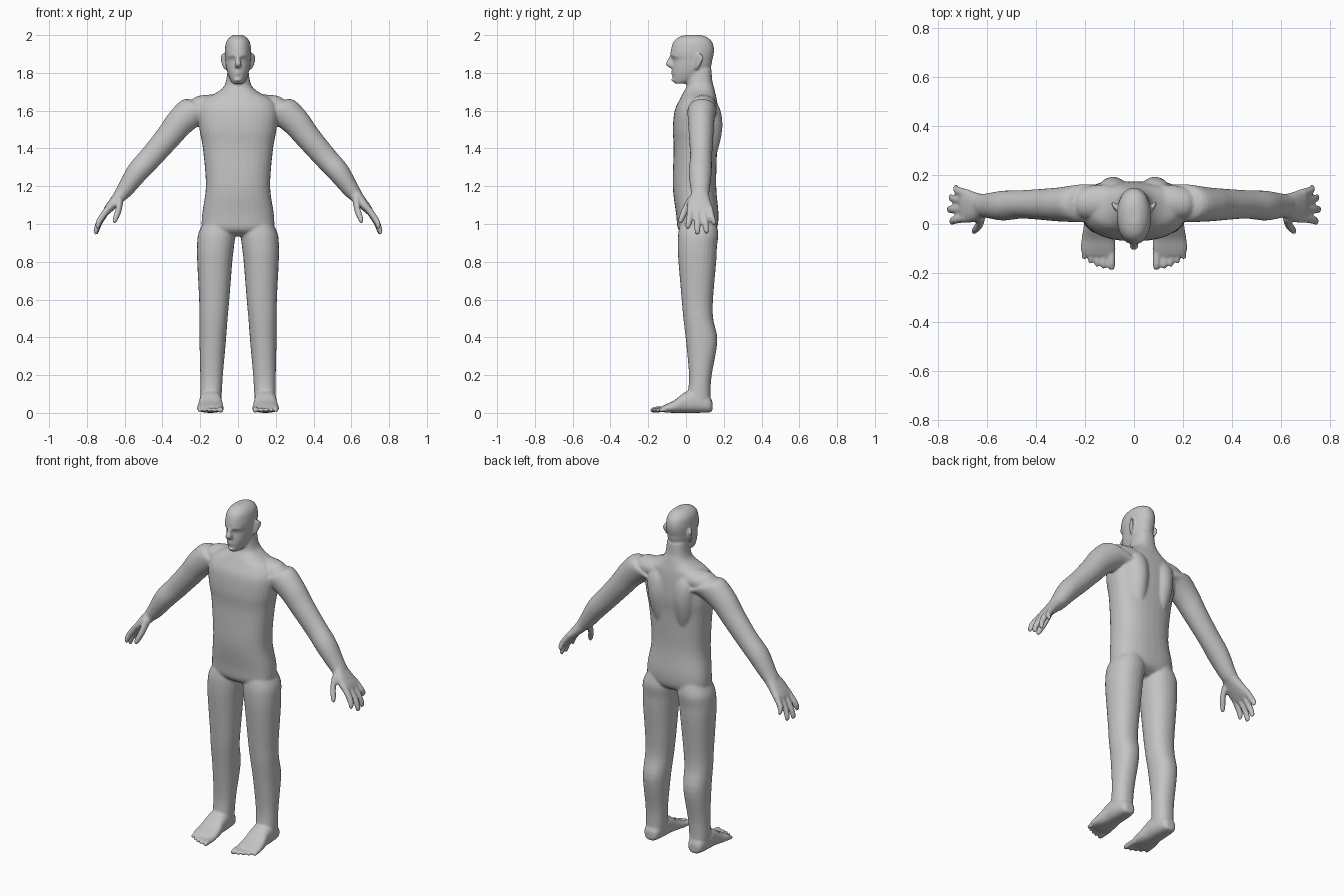
import bpy, bmesh, math
from mathutils import Vector

X, Y, Z = Vector((1, 0, 0)), Vector((0, 1, 0)), Vector((0, 0, 1))
ARM = Vector((0.76, 0, 0.65))          # direction across the slanting arm
bm = bmesh.new()


def spline(pts, steps=4):
    """Catmull-Rom through (x, y, z, ru, rv) rows."""
    rows = []
    for i in range(len(pts) - 1):
        p0, p1, p2 = pts[max(i - 1, 0)], pts[i], pts[i + 1]
        p3 = pts[min(i + 2, len(pts) - 1)]
        for s in range(steps):
            t = s / steps
            rows.append([0.5 * (2 * b + (c - a) * t + (2 * a - 5 * b + 4 * c - d) * t * t
                                + (3 * b - a - 3 * c + d) * t ** 3)
                         for a, b, c, d in zip(p0, p1, p2, p3)])
    return rows + [list(pts[-1])]


def loft(pts, u, v, n=2.0, sides=24, mirror=False):
    """Closed tube through super-elliptic rings lying along u and v."""
    for sx in ((1, -1) if mirror else (1,)):
        rings = []
        for x, y, z, a, b in spline(pts):
            ring = []
            for k in range(sides):
                t = 2 * math.pi * k / sides
                c, s = math.cos(t), math.sin(t)
                c = math.copysign(abs(c) ** (2 / n), c)
                s = math.copysign(abs(s) ** (2 / n), s)
                p = Vector((x, y, z)) + u * (a * c) + v * (b * s)
                ring.append(bm.verts.new((p.x * sx, p.y, p.z)))
            rings.append(ring)
        faces = [bm.faces.new(rings[0]), bm.faces.new(rings[-1])]
        for r, q in zip(rings, rings[1:]):
            for k in range(sides):
                m = (k + 1) % sides
                faces.append(bm.faces.new((r[k], r[m], q[m], q[k])))
        bmesh.ops.recalc_face_normals(bm, faces=faces)


# torso and neck
loft([(0, .06, .935, .12, .05), (0, .06, .97, .185, .10), (0, .06, 1.05, .19, .112),
      (0, .045, 1.2, .17, .115), (0, .05, 1.4, .186, .115), (0, .052, 1.5, .204, .122),
      (0, .055, 1.6, .21, .115), (0, .065, 1.66, .18, .098), (0, .07, 1.695, .115, .085),
      (0, .075, 1.725, .077, .073), (0, .073, 1.76, .063, .066), (0, .075, 1.82, .055, .06)],
     X, Y, 2.4, 32)

# shoulder blades either side of the spine
loft([(.07, .09, 1.3, .04, .05), (.08, .105, 1.42, .06, .072), (.085, .11, 1.52, .07, .083),
      (.09, .105, 1.61, .07, .075), (.09, .09, 1.67, .04, .05)], X, Y, mirror=True)

# shoulders
loft([(.04, .09, 1.63, .07, .06), (.15, .09, 1.63, .07, .055),
      (.22, .085, 1.62, .06, .055), (.26, .085, 1.61, .03, .03)], Y, Z, mirror=True)

# arms
loft([(.13, .09, 1.58, .075, .08), (.215, .085, 1.605, .077, .088), (.30, .08, 1.545, .07, .077),
      (.37, .08, 1.46, .064, .068), (.46, .08, 1.355, .058, .062), (.535, .075, 1.272, .061, .058),
      (.60, .075, 1.18, .05, .044), (.63, .075, 1.145, .046, .034)], Y, ARM, mirror=True)

# palms
loft([(.61, .075, 1.165, .044, .036), (.65, .07, 1.12, .06, .03),
      (.69, .075, 1.075, .07, .022), (.705, .08, 1.055, .06, .015)], Y, ARM, 2.4, mirror=True)

# fingers: base y, then tip x, y, z
for y0, x1, y1, z1 in ((.025, .745, .010, .975), (.06, .755, .06, .945),
                       (.095, .748, .108, .95), (.125, .728, .148, .995)):
    loft([(.685, y0, 1.085, .018, .018),
          ((.70 + x1) / 2 + .008, (y0 + y1) / 2, (1.07 + z1) / 2, .0175, .017),
          (x1, y1, z1 + .012, .0145, .0135), (x1 + .001, y1, z1, .007, .007)],
         Y, ARM, sides=14, mirror=True)

# thumbs
loft([(.622, .035, 1.14, .026, .022), (.632, -.003, 1.075, .02, .019),
      (.652, -.026, 1.022, .015, .015), (.658, -.031, 1.006, .007, .007)],
     Y, ARM, sides=14, mirror=True)

# legs
loft([(.10, .065, 1.02, .075, .09), (.112, .065, .95, .098, .106), (.119, .06, .88, .098, .104),
      (.123, .06, .8, .093, .1), (.126, .06, .6, .08, .083), (.13, .065, .5, .075, .079),
      (.134, .083, .38, .07, .083), (.14, .076, .2, .06, .06), (.143, .07, .1, .057, .06),
      (.143, .075, .04, .052, .058)], X, Y, 2.2, mirror=True)

# feet
loft([(.145, .14, .035, .025, .025), (.145, .12, .045, .045, .043), (.145, .05, .06, .058, .06),
      (.145, -.005, .055, .06, .055), (.146, -.06, .034, .068, .034),
      (.147, -.105, .024, .071, .022), (.146, -.13, .02, .06, .013)], X, Z, 2.5, mirror=True)

# toes: x, tip y, radius
for tx, ty, r in ((.092, -.188, .0155), (.124, -.184, .011), (.151, -.176, .0105),
                  (.177, -.163, .0105), (.203, -.145, .0115)):
    loft([(tx, -.095, .02, r, r), (tx, ty + .025, .017, r, r * 1.05),
          (tx, ty + .008, .0145, r * .92, r * .85), (tx, ty, .014, r * .5, r * .5)],
         X, Z, sides=14, mirror=True)

# head
loft([(0, -.03, 1.743, .026, .03), (0, 0, 1.765, .042, .068), (0, .02, 1.80, .056, .094),
      (0, .032, 1.84, .065, .103), (0, .035, 1.868, .067, .104), (0, .032, 1.895, .07, .114),
      (0, .035, 1.93, .069, .113), (0, .036, 1.965, .062, .102), (0, .036, 1.988, .045, .077),
      (0, .037, 2.001, .022, .04)], X, Y, 2.15, 32)

# nose
loft([(0, -.072, 1.895, .01, .012), (0, -.08, 1.868, .012, .018), (0, -.086, 1.845, .019, .022),
      (0, -.075, 1.828, .014, .014)], X, Y, sides=16)

# lips and chin
for z, w, d in ((1.808, .024, .012), (1.795, .022, .012), (1.762, .022, .014)):
    loft([(-w, -.056, z, d * .6, .004), (0, -.068, z, d, .007), (w, -.056, z, d * .6, .004)],
         Y, Z, sides=12)

# brows
loft([(.008, -.073, 1.89, .009, .006), (.03, -.068, 1.895, .01, .007),
      (.052, -.046, 1.888, .008, .005)], Y, Z, sides=12, mirror=True)

# ears
loft([(.066, .055, 1.818, .009, .006), (.074, .064, 1.845, .017, .009),
      (.078, .072, 1.88, .024, .009), (.078, .072, 1.902, .012, .006)],
     Vector((.55, .83, 0)), Vector((.83, -.55, 0)), sides=16, mirror=True)

# fuse everything into one smooth skin
mesh = bpy.data.meshes.new("human_figure")
bm.to_mesh(mesh)
bm.free()
body = bpy.data.objects.new("human_figure", mesh)
bpy.context.collection.objects.link(body)
bpy.context.view_layer.objects.active = body
body.select_set(True)
fuse = body.modifiers.new("fuse", 'REMESH')
fuse.mode = 'VOXEL'
fuse.voxel_size = 0.0064
fuse.use_smooth_shade = True
relax = body.modifiers.new("relax", 'SMOOTH')
relax.factor = 0.5
relax.iterations = 5
bpy.ops.object.modifier_apply(modifier="fuse")
bpy.ops.object.modifier_apply(modifier="relax")
bpy.ops.object.shade_smooth()

# thin out the dense skin
thin = body.modifiers.new("thin", 'DECIMATE')
thin.ratio = 0.5
bpy.ops.object.modifier_apply(modifier="thin")

# one plain grey
grey = bpy.data.materials.new("plain grey")
grey.diffuse_color = (0.55, 0.55, 0.55, 1)
body.data.materials.clear()
body.data.materials.append(grey)
for p in body.data.polygons:
    p.material_index = 0
